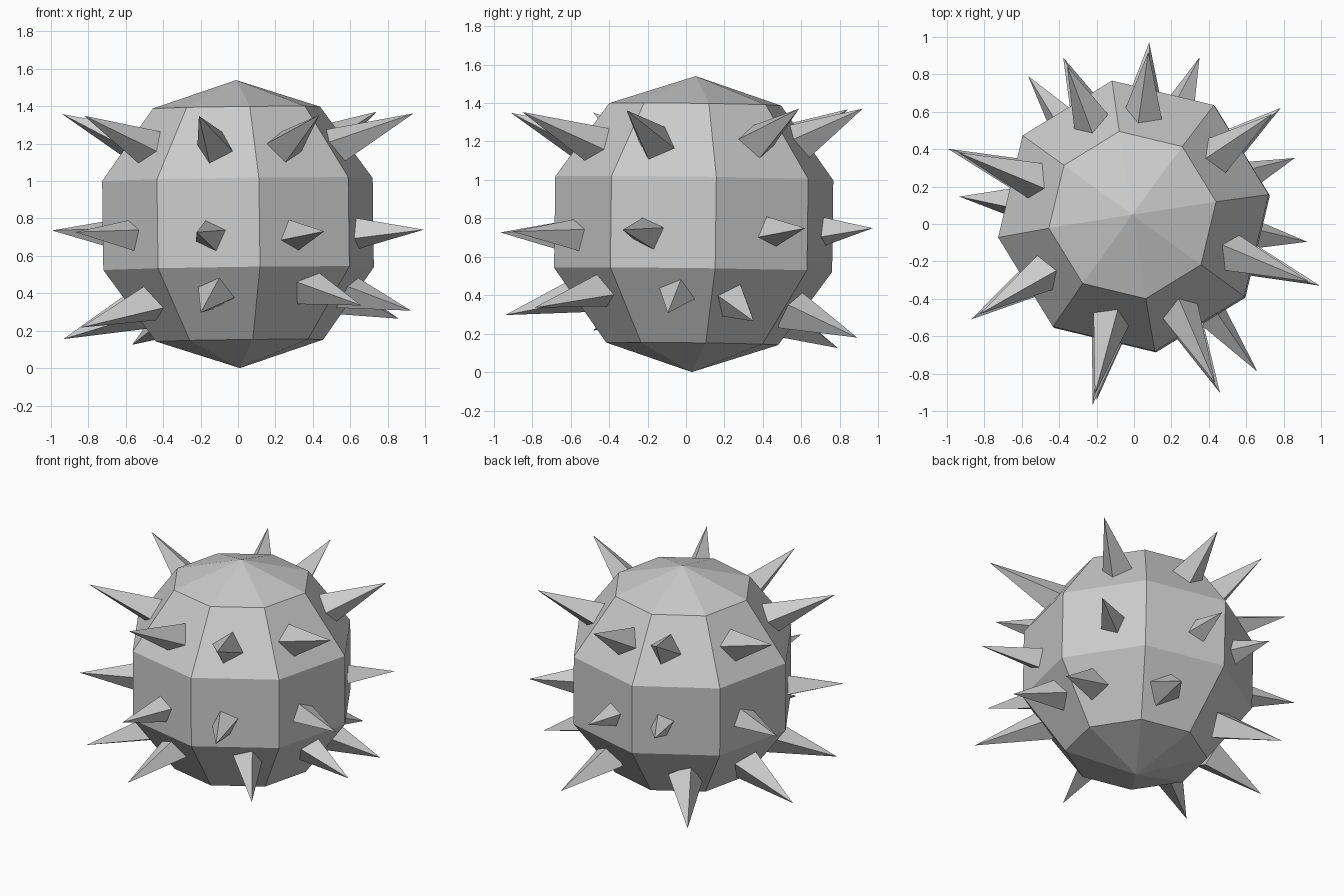
import bpy, bmesh
from math import radians, cos, sin
from mathutils import Matrix, Vector

if "Cube" in bpy.data.objects:
    bpy.data.objects.remove(bpy.data.objects["Cube"])

CENTER = Vector((0, 0.04, 0.77))


def finish(bm, name):
    bmesh.ops.recalc_face_normals(bm, faces=bm.faces)
    mesh = bpy.data.meshes.new(name)
    bm.to_mesh(mesh)
    bm.free()
    obj = bpy.data.objects.new(name, mesh)
    bpy.context.collection.objects.link(obj)
    return obj


def ring_point(angle, r, z):
    return Vector((r * cos(angle), CENTER.y + r * sin(angle), z))


def spike(name, base, tip, radius, roll):
    # four-sided pyramid running from base to tip
    axis = tip - base
    d = axis.normalized()
    side = Vector((0, 0, 1)).cross(d).normalized()
    frame = Matrix((side, d.cross(side), d)).transposed().to_4x4()
    bm = bmesh.new()
    bmesh.ops.create_cone(
        bm, cap_ends=True, segments=4, radius1=radius, radius2=0, depth=axis.length,
        matrix=Matrix.Translation((base + tip) / 2) @ frame @ Matrix.Rotation(radians(roll), 4, 'Z'))
    bmesh.ops.remove_doubles(bm, verts=bm.verts, dist=1e-4)
    finish(bm, name)


# low-poly ball body, very slightly tilted
bm = bmesh.new()
bmesh.ops.create_uvsphere(
    bm, u_segments=8, v_segments=5, radius=0.77,
    matrix=Matrix.Translation(CENTER) @ Matrix.Rotation(-0.013, 4, 'X')
    @ Matrix.Rotation(-0.013, 4, 'Y') @ Matrix.Rotation(radians(9), 4, 'Z'))
finish(bm, "body")

# upper and middle spike rows share directions: (degrees, tip reach)
tips = [(-20.4, 1.06), (36.5, 0.976), (85, 0.935), (114, 0.93),
        (160, 1.058), (212.3, 1.03), (257.6, 1.03), (296, 1.05)]
for i, (deg, r) in enumerate(tips):
    a = radians(deg)
    lift = 0.012 * cos(a - radians(60))
    spike(f"upper_spike_{i}", ring_point(a, 0.51, 1.165 + lift),
          ring_point(a, r * 0.945, 1.36 + lift), 0.115, -12)
    spike(f"middle_spike_{i}", ring_point(a, 0.58, 0.715 + lift),
          ring_point(a, r, 0.738 + lift), 0.11, 20)

# lower spike row on a tilted ring
low = [(-8.3, 0.935), (20, 0.915), (67.6, 0.92), (127, 0.94),
       (173.5, 0.94), (211.8, 0.988), (258.5, 1.0), (-51.5, 1.06)]
for i, (deg, r) in enumerate(low):
    a = radians(deg)
    tilt = cos(a + radians(51))
    spike(f"lower_spike_{i}", ring_point(a, 0.53, 0.37 + 0.08 * tilt),
          ring_point(a, r, 0.23 + 0.105 * tilt), 0.115, -18)
